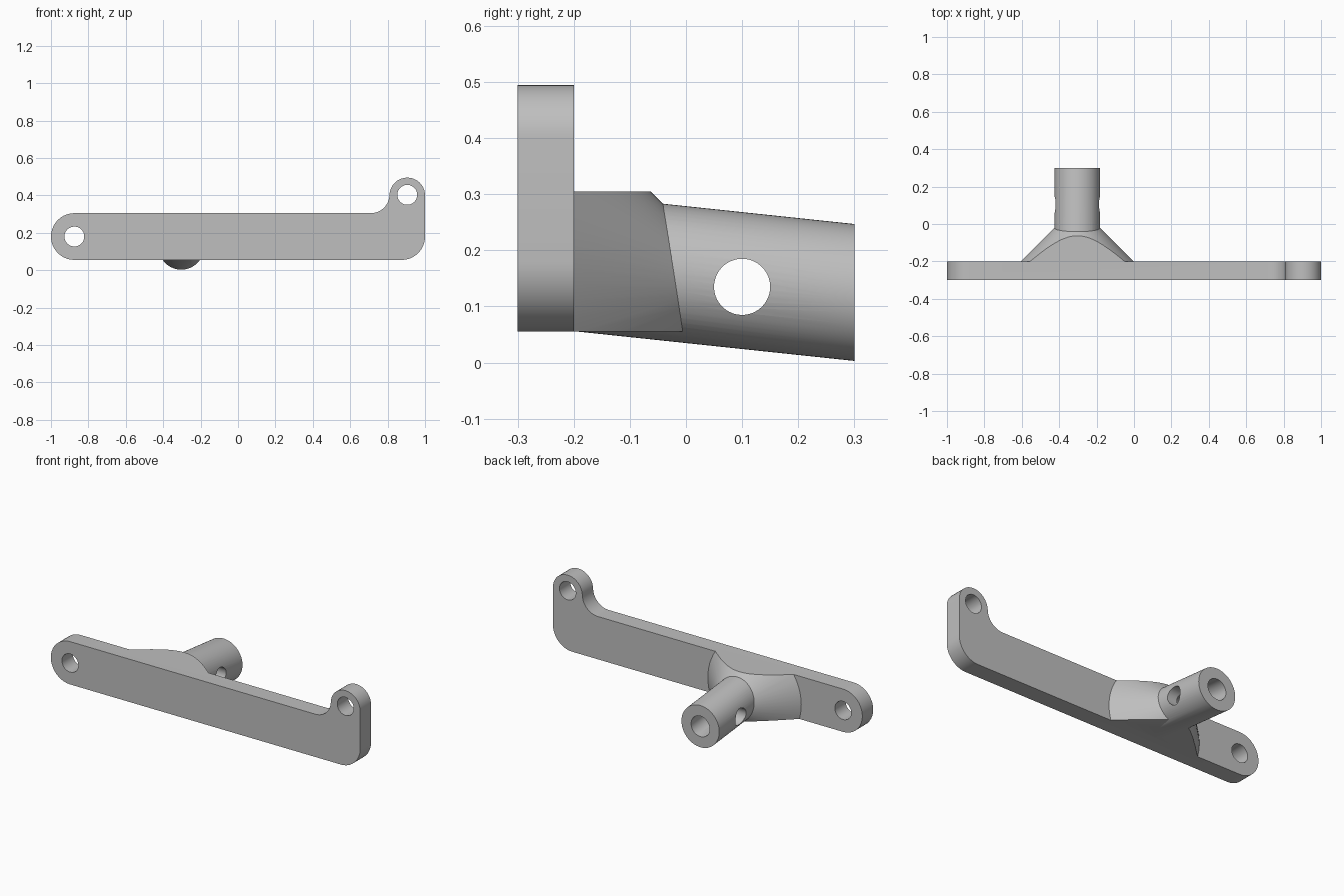
import bpy
import bmesh
from math import sin, cos, radians, pi
from mathutils import Vector

cube = bpy.data.objects.get("Cube")
if cube:
    bpy.data.objects.remove(cube, do_unlink=True)

GREY = (0.52, 0.52, 0.52, 1)
metal = bpy.data.materials.new("plain grey")
metal.use_nodes = True
metal.diffuse_color = GREY
metal.node_tree.nodes["Principled BSDF"].inputs["Base Color"].default_value = GREY

X, Y, Z = Vector((1, 0, 0)), Vector((0, 1, 0)), Vector((0, 0, 1))


def loft(name, ring_a, ring_b):
    """Closed solid between two matching rings of points."""
    bm = bmesh.new()
    a = [bm.verts.new(p) for p in ring_a]
    b = [bm.verts.new(p) for p in ring_b]
    bm.faces.new(a)
    bm.faces.new(b[::-1])
    for i in range(len(a)):
        j = (i + 1) % len(a)
        bm.faces.new((a[i], b[i], b[j], a[j]))
    bmesh.ops.recalc_face_normals(bm, faces=bm.faces)
    mesh = bpy.data.meshes.new(name)
    bm.to_mesh(mesh)
    bm.free()
    mesh.materials.append(metal)
    obj = bpy.data.objects.new(name, mesh)
    bpy.context.collection.objects.link(obj)
    return obj


def ring(center, r, u=X, v=Z, n=64):
    return [Vector(center) + r * (cos(t) * u + sin(t) * v)
            for t in (2 * pi * i / n for i in range(n))]


def round_bar(name, p0, p1, r0, r1, u=X, v=Z):
    return loft(name, ring(p0, r0, u, v), ring(p1, r1, u, v))


def combine(target, tool, operation):
    """Apply a boolean and discard the tool."""
    mod = target.modifiers.new("combine", "BOOLEAN")
    mod.operation, mod.solver, mod.object = operation, "EXACT", tool
    bpy.context.view_layer.objects.active = target
    bpy.ops.object.modifier_apply(modifier=mod.name)
    bpy.data.objects.remove(tool, do_unlink=True)


def arc(cx, cz, r, start, end, steps=20):
    angles = [radians(start + (end - start) * i / steps) for i in range(steps + 1)]
    return [(cx + r * cos(t), cz + r * sin(t)) for t in angles]


# Flat arm with a rounded end and a raised lug
FRONT, BACK, LOW, HIGH = -0.3, -0.2, 0.055, 0.305
outline = (arc(-0.875, 0.18, 0.125, 90, 270) + arc(0.875, 0.18, 0.125, 270, 360)
           + arc(0.905, 0.4, 0.095, 0, 180) + arc(0.71, 0.405, 0.1, 0, -90))
bracket = loft("bracket_arm", [(x, FRONT, z) for x, z in outline],
               [(x, BACK, z) for x, z in outline])

# Conical flare, trimmed to the height of the arm
PX = -0.303
flare = round_bar("flare", (PX, -0.22, 0.14), (PX, 0.05, 0.14), 0.322, 0.052)
box = [(PX + sx, z) for sx, z in ((-0.5, LOW), (0.5, LOW), (0.5, HIGH), (-0.5, HIGH))]
trim = loft("trim", [(x, -0.5, z) for x, z in box], [(x, 0.5, z) for x, z in box])
combine(flare, trim, "INTERSECT")
combine(bracket, flare, "UNION")


# Post leaning slightly downwards to the back
def on_axis(y):
    return (PX, y, 0.125 + 0.106 * (0.3 - y))


post = round_bar("post", on_axis(-0.22), on_axis(0.3), 0.122, 0.122)
combine(bracket, post, "UNION")

# Holes: two in the arm, a blind bore in the post and a cross hole
for x, z in ((-0.875, 0.18), (0.905, 0.403)):
    combine(bracket, round_bar("hole", (x, -0.4, z), (x, -0.1, z), 0.053, 0.053), "DIFFERENCE")
combine(bracket, round_bar("bore", on_axis(-0.1), on_axis(0.4), 0.06, 0.06), "DIFFERENCE")
combine(bracket, round_bar("cross_hole", (PX - 0.2, 0.1, 0.135), (PX + 0.2, 0.1, 0.135),
                           0.05, 0.05, Y, Z), "DIFFERENCE")

# Smooth curved walls, crisp edges
bpy.ops.object.select_all(action="DESELECT")
bracket.select_set(True)
bpy.context.view_layer.objects.active = bracket
bpy.ops.object.shade_smooth_by_angle(angle=radians(25))
